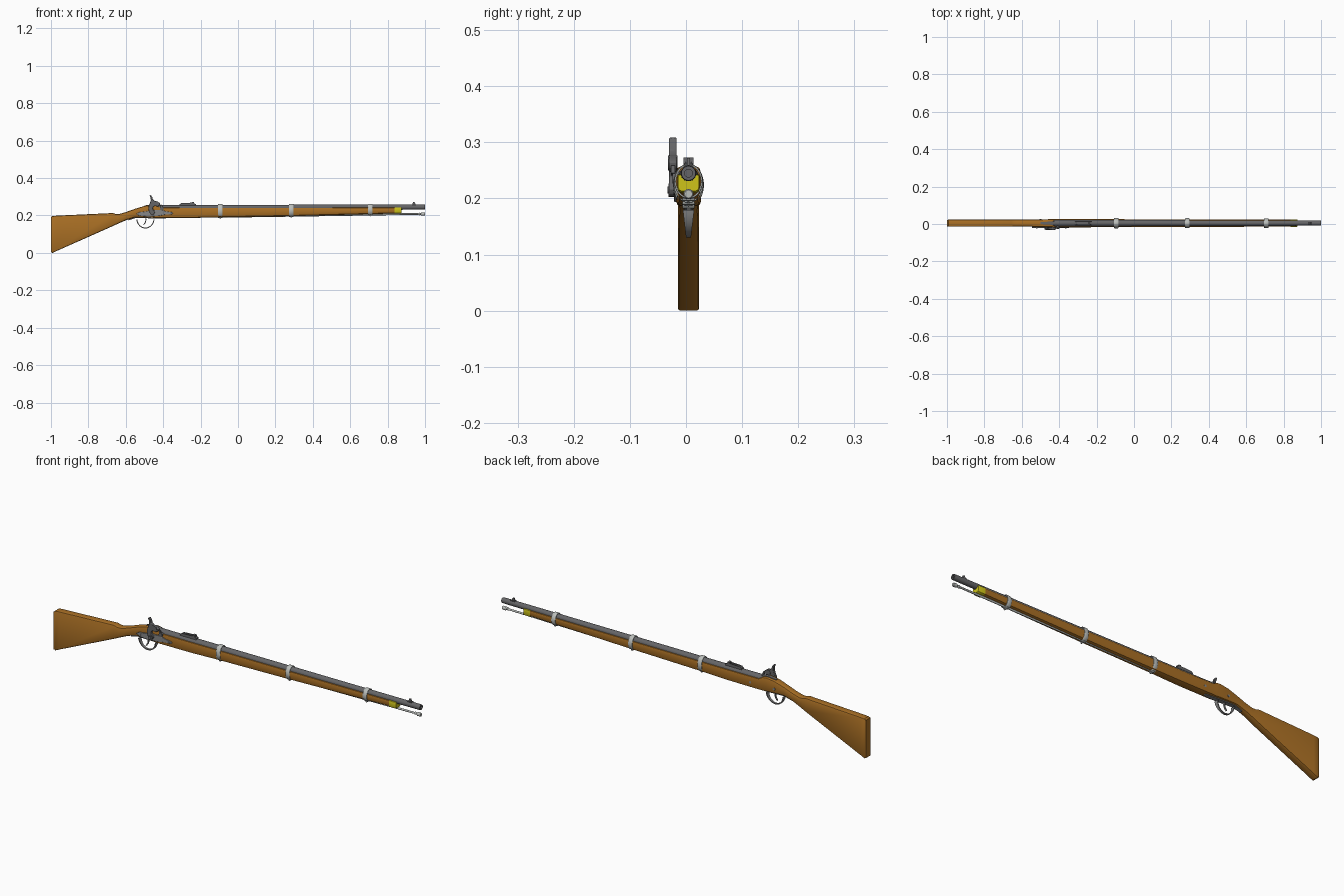
import bpy, bmesh, math
from mathutils import Vector

YC = 0.0045  # centre line of the gun


def material(name, r, g, b):
    m = bpy.data.materials.new(name)
    m.diffuse_color = (r, g, b, 1)
    return m


WOOD = material("wood", 0.40, 0.16, 0.018)
STEEL = material("dark_steel", 0.13, 0.13, 0.135)
IRON = material("lock_iron", 0.24, 0.24, 0.24)
BRIGHT = material("bright_steel", 0.5, 0.52, 0.5)
BRASS = material("brass", 0.62, 0.55, 0.01)


def loft(name, rings, mat, closed=False, angle=30):
    """Skin a row of equal-length point rings; closed joins last to first."""
    bm = bmesh.new()
    vs = [[bm.verts.new(p) for p in r] for r in rings]
    n = len(vs[0])
    pairs = list(zip(vs, vs[1:])) + ([(vs[-1], vs[0])] if closed else [])
    for a, b in pairs:
        for i in range(n):
            j = (i + 1) % n
            bm.faces.new((a[i], a[j], b[j], b[i]))
    if not closed:
        bm.faces.new(vs[0])
        bm.faces.new(vs[-1])
    bmesh.ops.recalc_face_normals(bm, faces=bm.faces)
    me = bpy.data.meshes.new(name)
    bm.to_mesh(me)
    bm.free()
    ob = bpy.data.objects.new(name, me)
    bpy.context.collection.objects.link(ob)
    me.materials.append(mat)
    bpy.context.view_layer.objects.active = ob
    ob.select_set(True)
    bpy.ops.object.shade_smooth_by_angle(angle=math.radians(angle))
    ob.select_set(False)
    return ob


def ellipse(x, z, ry, rz, n=24):
    return [(x, YC + ry * math.cos(2 * math.pi * i / n), z + rz * math.sin(2 * math.pi * i / n))
            for i in range(n)]


def rod(name, stations, mat, n=24):
    """Turned part along x from (x, z, radius) stations."""
    return loft(name, [ellipse(x, z, r, r, n) for x, z, r in stations], mat)


def plate(name, outline, y0, y1, mat, bevel=0.0):
    """Side-view (x, z) outline given thickness along y."""
    ob = loft(name, [[(x, y, z) for x, z in outline] for y in (y0, y1)], mat)
    if bevel:
        b = ob.modifiers.new("bevel", 'BEVEL')
        b.width, b.segments, b.limit_method = bevel, 2, 'ANGLE'
    return ob


def disc(name, x, z, r, y0, y1, mat, n=16):
    pts = [(x + r * math.cos(2 * math.pi * i / n), z + r * math.sin(2 * math.pi * i / n)) for i in range(n)]
    return plate(name, pts, y0, y1, mat)


def strip(name, path, mat, thick):
    """Flat bar following an (x, z, half width) path."""
    rings = []
    for i, (x, z, w) in enumerate(path):
        a, b = path[max(i - 1, 0)], path[min(i + 1, len(path) - 1)]
        d = Vector((b[0] - a[0], b[1] - a[1])).normalized() * thick / 2
        nx, nz = -d.y, d.x
        rings.append([(x + nx, YC - w, z + nz), (x + nx, YC + w, z + nz),
                      (x - nx, YC + w, z - nz), (x - nx, YC - w, z - nz)])
    return loft(name, rings, mat)


def stock_ring(x, top, bot, w, c, d):
    """Rounded section: c softens the top edges, d the bottom edges."""
    half = [(w - c, top), (w - 0.3 * c, top - 0.3 * c), (w, top - c),
            (w, bot + d), (w - 0.3 * d, bot + 0.3 * d), (w - d, bot)]
    return [(x, YC + y, z) for y, z in half] + [(x, YC - y, z) for y, z in reversed(half)]


# Wooden stock, butt to forend: x, top, bottom, half width, top and bottom rounding
stock = [(-1.0, .19, .005, .017, .006, .005), (-.992, .197, 0, .019, .006, .005),
         (-.97, .199, .010, .019, .006, .006), (-.67, .213, .143, .019, .008, .008),
         (-.655, .208, .150, .019, .008, .009), (-.635, .208, .159, .019, .009, .01),
         (-.60, .218, .174, .019, .010, .012), (-.55, .236, .190, .019, .009, .010),
         (-.50, .251, .190, .020, .007, .007), (-.455, .257, .188, .021, .007, .007),
         (-.435, .254, .187, .021, .006, .007), (-.415, .242, .187, .022, .003, .007),
         (-.25, .241, .187, .022, .003, .009), (-.09, .241, .190, .021, .003, .012),
         (.30, .241, .197, .020, .003, .012), (.84, .242, .211, .0185, .003, .011)]
loft("stock", [stock_ring(*s) for s in stock], WOOD, angle=35)

# Brass forend cap
loft("forend_cap", [stock_ring(*s) for s in
     [(.838, .243, .210, .020, .003, .007), (.868, .243, .210, .020, .003, .007),
      (.875, .242, .213, .0185, .003, .007)]], BRASS)

# Barrel with a sunk muzzle, and the tang behind it
rod("barrel", [(-.44, .238, .0165), (-.43, .238, .0185), (-.36, .238, .018), (.2, .2415, .0158),
               (.99, .245, .0135), (1.0, .245, .0128), (1.0, .245, .007), (.95, .245, .007)], STEEL)
strip("barrel_tang", [(-.50, .2515, .005), (-.455, .2575, .008), (-.425, .254, .010)], STEEL, .004)

# Ramrod
rod("ramrod", [(-.1, .192, .004), (.84, .207, .005), (.962, .208, .0045), (.968, .208, .007),
               (.976, .208, .005), (.982, .208, .009), (.997, .208, .009), (1.0, .208, .007)], BRIGHT, 16)

# Barrel bands with clamp screws
for label, x, low, w in (("rear", -.095, .186, .0275), ("middle", .285, .192, .0268), ("front", .707, .199, .0255)):
    top = .262
    zc, rz = (top + low) / 2, (top - low) / 2
    shape = [(-.011, .0035), (-.011, .001), (-.009, 0), (.009, 0), (.011, .001), (.011, .0035)]
    loft(label + "_band", [ellipse(x + dx, zc, w - t, rz - t, 32) for dx, t in shape], BRIGHT, closed=True)
    disc(label + "_band_screw", x, low + .001, .0045, YC - .011, YC + .011, BRIGHT, 12)

# Lock plate with its screws
plate("lock_plate", [(-.545, .207), (-.53, .217), (-.50, .221), (-.46, .228), (-.41, .231), (-.385, .222),
                     (-.352, .217), (-.347, .211), (-.355, .206), (-.39, .204), (-.43, .197),
                     (-.48, .194), (-.52, .197)], -.0215, -.010, IRON, .0015)
disc("lock_screw", -.365, .2115, .004, -.0235, -.020, IRON, 12)
disc("rear_lock_screw", -.52, .208, .004, -.0235, -.020, IRON, 12)
for i, x in enumerate((-.50, -.37)):
    disc("side_screw_%d" % (i + 1), x, .213, .006, .022, .0275, IRON)

# Bolster and nipple
disc("bolster", -.408, .237, .010, -.024, .0, STEEL)
strip_pts = [(-.412, .241), (-.402, .245), (-.409, .259), (-.415, .257)]
plate("nipple", strip_pts, -.0265, -.0195, STEEL)

# Hammer: curved neck, head and thumb spur
plate("hammer", [(-.470, .211), (-.460, .203), (-.449, .207), (-.444, .217), (-.452, .228), (-.456, .238),
                 (-.452, .248), (-.440, .252), (-.432, .247), (-.418, .255), (-.416, .265), (-.428, .274),
                 (-.446, .278), (-.455, .286), (-.459, .300), (-.466, .309), (-.473, .306), (-.468, .297),
                 (-.466, .282), (-.470, .268), (-.478, .250), (-.479, .232)], -.030, -.0165, STEEL, .002)
disc("hammer_head", -.437, .263, .0135, -.032, -.015, STEEL)
disc("hammer_pivot", -.460, .215, .012, -.0315, -.018, STEEL)
disc("hammer_screw", -.460, .215, .006, -.0333, -.030, STEEL)

# Trigger guard, plate and trigger
bow = []
for i in range(21):
    a = math.radians(-5 - 170 * i / 20)
    w = .0045 + .006 * (1 - abs(math.sin(a))) ** 1.0
    bow.append((-.495 + .046 * math.cos(a), .184 + .051 * math.sin(a), w))
strip("trigger_guard", bow, IRON, .005)
strip("trigger_plate", [(-.585, .1765, .006), (-.548, .189, .010), (-.44, .187, .011), (-.385, .186, .007)], IRON, .005)
strip("trigger", [(-.494, .192, .004), (-.492, .176, .004), (-.496, .162, .0035), (-.505, .150, .003)], IRON, .005)

# Rear sight: bed, ladder leaf and notch block
plate("rear_sight_base", [(-.315, .252), (-.312, .261), (-.30, .264), (-.24, .264), (-.225, .261), (-.225, .250)],
      YC - .009, YC + .009, STEEL)
for side, s in (("left", 1), ("right", -1)):
    plate(side + "_sight_rail", [(-.31, .260), (-.305, .266), (-.235, .269), (-.23, .260)],
          YC + s * .0055, YC + s * .009, STEEL)
plate("sight_leaf", [(-.247, .262), (-.247, .273), (-.236, .273), (-.236, .262)], YC - .009, YC + .009, STEEL)

# Front sight
plate("front_sight_base", [(.930, .252), (.930, .260), (.952, .260), (.952, .252)], YC - .007, YC + .007, STEEL)
plate("front_sight_blade", [(.932, .258), (.936, .272), (.944, .272), (.950, .258)], YC - .003, YC + .003, STEEL)

# Butt plate on the rear end
plate("butt_plate", [(-1.0, .004), (-1.0, .191), (-.996, .194), (-.996, .003)], YC - .0175, YC + .0175, WOOD)
